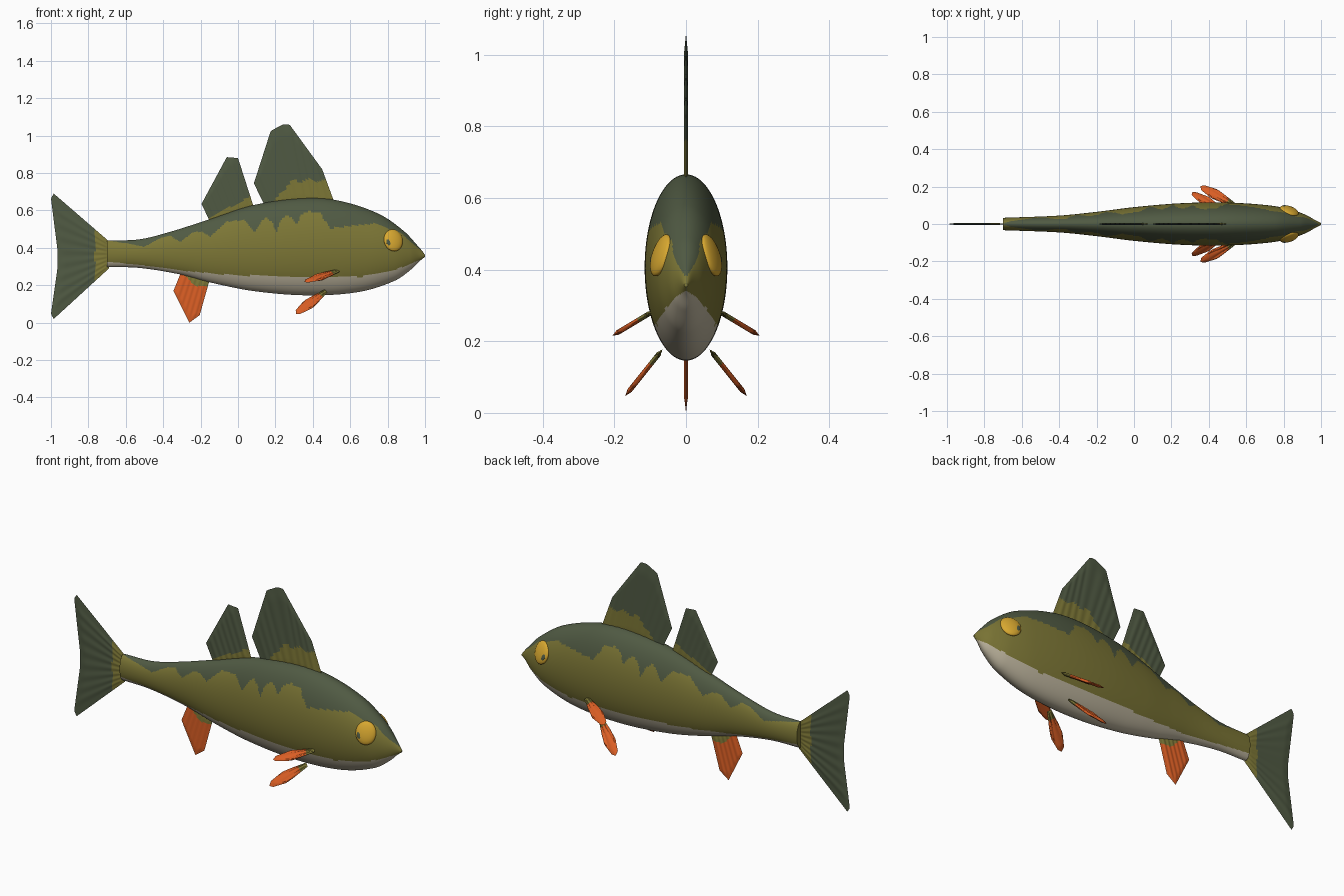
import bpy, bmesh, math
from mathutils import Vector, Matrix

if "Cube" in bpy.data.objects:
    bpy.data.objects.remove(bpy.data.objects["Cube"])


def material(name, rgb):
    lin = [((c / 255 + 0.055) / 1.055) ** 2.4 for c in rgb]
    m = bpy.data.materials.new(name)
    m.diffuse_color = (*lin, 1)
    m.use_nodes = True
    m.node_tree.nodes["Principled BSDF"].inputs["Base Color"].default_value = m.diffuse_color
    return m


DARK = material("dark green", (80, 90, 67))
OLIVE = material("olive", (125, 119, 54))
PALE = material("pale belly", (190, 181, 158))
ORANGE = material("orange fin", (218, 94, 36))
GOLD = material("gold eye", (216, 168, 48))


def lerp(keys, x):
    for (x0, a), (x1, b) in zip(keys, keys[1:]):
        if x <= x1:
            return a + (b - a) * max(0, (x - x0) / (x1 - x0))
    return keys[-1][1]


def smooth(keys, x):
    # cubic through the key points
    n = len(keys)
    slope = lambda i: ((keys[min(i + 1, n - 1)][1] - keys[max(i - 1, 0)][1]) /
                       (keys[min(i + 1, n - 1)][0] - keys[max(i - 1, 0)][0]))
    i = next((k for k in range(n - 1) if x <= keys[k + 1][0]), n - 2)
    (x0, a), (x1, b) = keys[i], keys[i + 1]
    h = x1 - x0
    t = (x - x0) / h
    return ((2*t**3 - 3*t**2 + 1) * a + (t**3 - 2*t**2 + t) * h * slope(i)
            + (3*t**2 - 2*t**3) * b + (t**3 - t**2) * h * slope(i + 1))


def finish(bm, name, mats, rule=None, mirror=False):
    bmesh.ops.remove_doubles(bm, verts=bm.verts, dist=1e-5)
    bmesh.ops.recalc_face_normals(bm, faces=bm.faces)
    if rule:
        for f in bm.faces:
            f.material_index = rule(f.calc_center_median())
    me = bpy.data.meshes.new(name)
    bm.to_mesh(me)
    bm.free()
    for m in mats:
        me.materials.append(m)
    ob = bpy.data.objects.new(name, me)
    bpy.context.collection.objects.link(ob)
    if mirror:
        ob.modifiers.new("Mirror", 'MIRROR').use_axis = (False, True, False)
    bpy.ops.object.select_all(action='DESELECT')
    ob.select_set(True)
    bpy.context.view_layer.objects.active = ob
    bpy.ops.object.shade_smooth_by_angle(angle=math.radians(40))
    return ob


# Body: elliptical rings along x
TOP = [(-.70, .44), (-.53, .445), (-.365, .485), (-.16, .55), (.09, .63), (.355, .665),
       (.54, .652), (.756, .58), (.89, .487), (.96, .412), (.985, .383), (1, .362)]
BOTTOM = [(-.70, .297), (-.53, .293), (-.31, .258), (-.135, .212), (.09, .168), (.38, .146),
          (.65, .165), (.84, .225), (.93, .288), (.97, .328), (1, .352)]
WIDTH = [(-.70, .033), (-.4, .045), (-.2, .065), (0, .09), (.25, .111), (.48, .115),
         (.7, .102), (.83, .08), (.92, .048), (.97, .02), (1, .005)]
# colour borders on the flank: scalloped back and plain belly
BACK_EDGE = [(-.70, .44), (-.6, .425), (-.5, .405), (-.42, .45), (-.36, .465), (-.31, .43),
             (-.24, .485), (-.19, .485), (-.15, .46), (-.06, .54), (.03, .55), (.09, .485),
             (.12, .535), (.15, .56), (.18, .54), (.205, .48), (.23, .55), (.26, .575),
             (.29, .56), (.31, .52), (.34, .58), (.38, .597), (.44, .585), (.49, .505),
             (.58, .515), (.73, .53), (.87, .48), (.93, .425), (.97, .395), (1, .37)]
BELLY_EDGE = [(-.7, .325), (-.53, .31), (-.27, .275), (-.04, .255), (.35, .243),
              (.65, .245), (.8, .27), (.9, .305), (.97, .335), (1, .345)]


def body_rule(c):
    if c.x < -.6999:
        return 1
    if c.z > lerp(BACK_EDGE, c.x):
        return 0
    return 2 if c.z < lerp(BELLY_EDGE, c.x) else 1


bm = bmesh.new()
NX, NA = 220, 112
rings = []
for i in range(NX + 1):
    x = -.70 + 1.70 * i / NX
    t, b, w = smooth(TOP, x), smooth(BOTTOM, x), smooth(WIDTH, x)
    rings.append([bm.verts.new((x, w * math.cos(a), (t + b) / 2 + (t - b) / 2 * math.sin(a)))
                  for a in (2 * math.pi * k / NA for k in range(NA))])
for r, s in zip(rings, rings[1:]):
    for k in range(NA):
        bm.faces.new((r[k], r[k - 1], s[k - 1], s[k]))
bm.faces.new(rings[0])
bm.faces.new(rings[-1])
finish(bm, "body", [DARK, OLIVE, PALE], body_rule)


# Fins: ruled sheet from a base line to a tip line, ribbed, thin at the rim
def resample(pts, n):
    pts = [Vector(p) for p in pts]
    keys, d = [(0, pts[0])], 0
    for p, q in zip(pts, pts[1:]):
        d += (q - p).length
        keys.append((d, q))
    return [lerp(keys, d * i / n) for i in range(n + 1)]


def fin(name, base, tip, mats, rule, ribs=9, thick=.0055, matrix=None, mirror=False):
    nu, nv = 60, 24
    lo, hi = resample(base, nu), resample(tip, nu)
    bm = bmesh.new()
    for side in (1, -1):
        g = []
        for i in range(nu + 1):
            u, row = i / nu, []
            for j in range(nv + 1):
                v = j / nv
                p = lo[i].lerp(hi[i], v)
                rim = min(1, 8 * min(u, 1 - u, v, 1 - v))
                y = side * thick * rim * (.8 + .2 * math.cos(2 * math.pi * ribs * u))
                row.append(bm.verts.new((p.x, y, p.y)))
            g.append(row)
        for i in range(nu):
            for j in range(nv):
                bm.faces.new((g[i][j], g[i + 1][j], g[i + 1][j + 1], g[i][j + 1]))
    ob_rule = rule
    if matrix:
        inv = matrix.inverted()
        bm.transform(matrix)
        ob_rule = lambda c: rule(inv @ c)
    return finish(bm, name, mats, ob_rule, mirror)


fin("front_dorsal_fin", [(.15, .61), (.52, .63)],
    [(.085, .745), (.175, 1.025), (.24, 1.06), (.275, 1.06), (.45, .82)], [DARK, OLIVE],
    lambda c: int(c.z < .76 - 6.5 * max(0, .33 - c.x) ** 2 + .008 * math.sin(c.x * 70)))
fin("rear_dorsal_fin", [(-.145, .53), (.09, .60)],
    [(-.195, .635), (-.06, .885), (0, .88)], [DARK, OLIVE],
    lambda c: int(c.z < .555 + .54 * (c.x + .16)), ribs=7)
fin("tail_fin", [(-.69, .29), (-.69, .435)],
    [(-.985, .02), (-1, .045), (-.964, .30), (-.964, .38), (-1, .665), (-.985, .69)],
    [DARK, OLIVE], lambda c: int(c.x > -.765))
fin("anal_fin", [(-.30, .28), (-.15, .235)],
    [(-.345, .17), (-.26, 0), (-.205, .04)], [ORANGE, OLIVE],
    lambda c: int(c.z > .195 + max(0, -.23 - c.x) * 1.1), ribs=6)


# Paired fins: narrow leaves lying in the plane of the x axis and their own length
def paired_fin(name, root, tip, width):
    root, tip = Vector(root), Vector(tip)
    d = tip - root
    length = d.length
    d.normalize()
    w = (Vector((1, 0, 0)) - d * d.x).normalized()
    n = w.cross(d)
    m = Matrix.Translation(root) @ Matrix((d, n, w)).transposed().to_4x4()
    h, L = width / 2, length
    fin(name, [(-.015, -.012), (-.015, .012)],
        [(.3 * L, -.8 * h), (.6 * L, -h), (.92 * L, -.6 * h), (L, 0),
         (.92 * L, .5 * h), (.6 * L, h), (.3 * L, .8 * h)], [ORANGE, OLIVE],
        lambda c: int(c.x < .14 * L), ribs=4, thick=.007, matrix=m, mirror=True)


paired_fin("pectoral_fins", (.525, -.108, .274), (.355, -.203, .217), .062)
paired_fin("pelvic_fins", (.46, -.078, .162), (.31, -.17, .047), .065)


# Eyes: flattened balls set against the head, with a dark pupil
def eye_part(name, centre, radii, mat):
    n = Vector((.33, -.9, .3)).normalized()
    up = (Vector((0, 0, 1)) - n * n.z).normalized()
    side = up.cross(n)
    bm = bmesh.new()
    bmesh.ops.create_uvsphere(bm, u_segments=32, v_segments=16, radius=1)
    rot = Matrix((side, up, n)).transposed().to_4x4()
    bm.transform(Matrix.Translation(centre) @ rot @ Matrix.Diagonal((*radii, 1)))
    finish(bm, name, [mat], mirror=True)


eye_part("eyes", Vector((.83, -.070, .440)), (.053, .061, .019), GOLD)
eye_part("pupils", Vector((.815, -.088, .434)), (.024, .027, .007), DARK)
